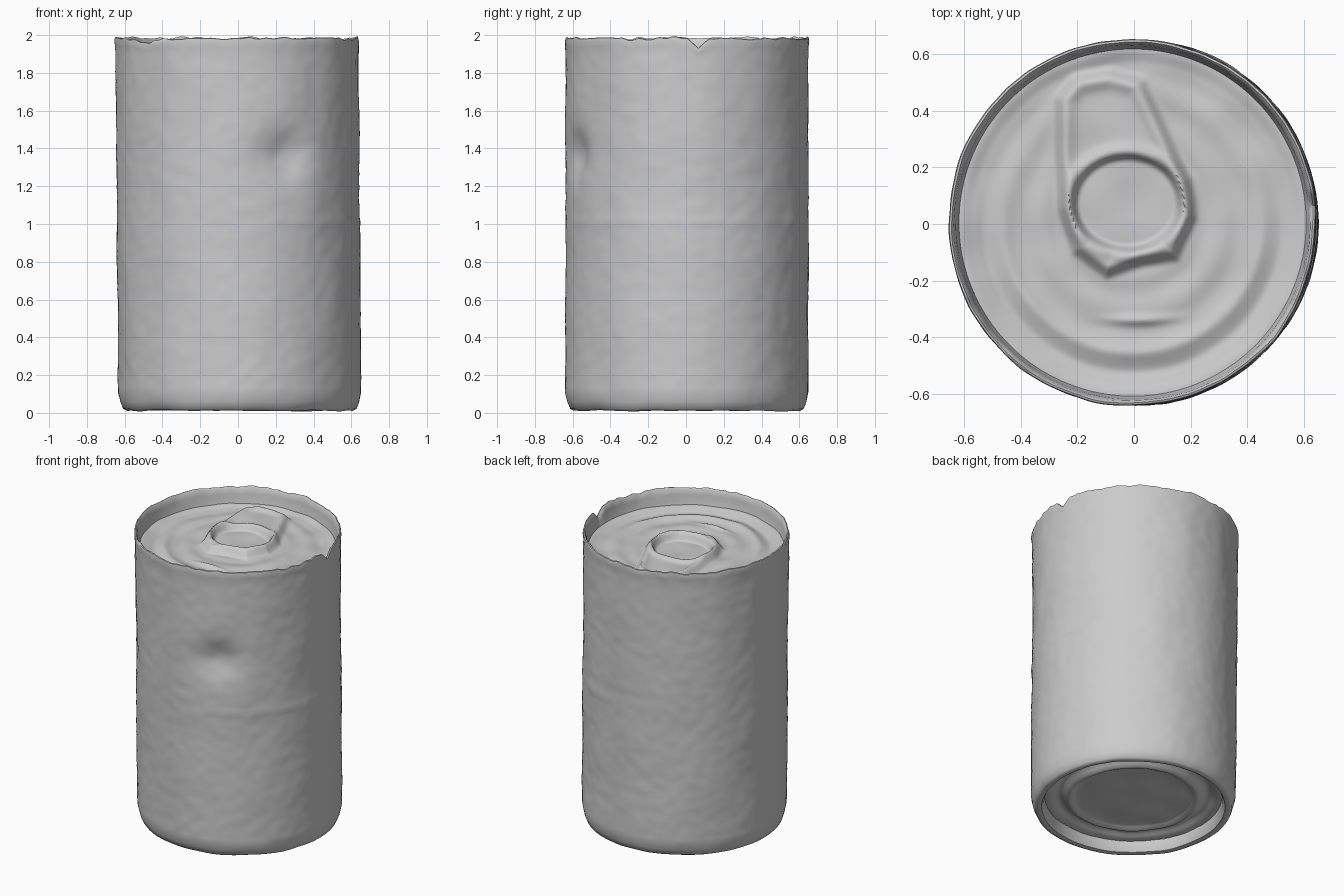
import bpy, bmesh, math
from mathutils import Vector, noise

SEGS = 200
cube = bpy.data.objects.get("Cube")
if cube:
    bpy.data.objects.remove(cube, do_unlink=True)

grey = bpy.data.materials.new("plain grey")
grey.use_nodes = True
colour = (0.6, 0.6, 0.6, 1)
grey.diffuse_color = colour
grey.node_tree.nodes["Principled BSDF"].inputs["Base Color"].default_value = colour


def bump(d, width):
    return math.exp(-(d / width) ** 2)


def smooth(t):
    t = max(0.0, min(1.0, t))
    return t * t * (3 - 2 * t)


def rough(x, y, z, scale, seed=0):
    return noise.noise(Vector((x, y, z)) * scale + Vector((seed, seed, seed)))


def lathe(name, profile, shape):
    """Spin a profile of (radius, height) and pass every point through shape."""
    bm = bmesh.new()
    rings = []
    for r, z in profile:
        if r == 0:
            rings.append([bm.verts.new(shape(0, 0, z))])
        else:
            rings.append([bm.verts.new(shape(r, 2 * math.pi * i / SEGS, z)) for i in range(SEGS)])
    for a, b in zip(rings, rings[1:]):
        for i in range(SEGS):
            j = (i + 1) % SEGS
            if len(b) == 1:
                bm.faces.new((a[i], a[j], b[0]))
            else:
                bm.faces.new((a[i], a[j], b[j], b[i]))
    mesh = bpy.data.meshes.new(name)
    bm.to_mesh(mesh)
    bm.free()
    mesh.materials.append(grey)
    ob = bpy.data.objects.new(name, mesh)
    bpy.context.collection.objects.link(ob)
    bpy.context.view_layer.objects.active = ob
    ob.select_set(True)
    bpy.ops.object.shade_smooth_by_angle(angle=math.radians(50))
    ob.select_set(False)
    return ob


def lean(x, y, z):
    return Vector((x + 0.01 - 0.008 * z, y + 0.005, z))


# Crumpled wall: dent, label edge, wavy rim with a torn notch
def wall_shape(r, a, z):
    c, s = math.cos(a), math.sin(a)
    outer = r > 0.625
    if outer:
        r += 0.006 * rough(c, s, z, 3) + 0.003 * rough(c, s, z * 2, 9, 5)
        da = (a - math.radians(293) + math.pi) % (2 * math.pi) - math.pi
        r -= 0.045 * bump(da, 0.22) * bump(z - 1.37, 0.12)
        r += 0.004 * bump(z - 1.01, 0.02) * smooth(c * 2)
    rim = smooth((z - 1.88) / 0.08)
    z += rim * (0.012 * rough(c, s, 0, 5, 2) + 0.009 * rough(c, s, 0, 14, 7))
    y = r * s
    if c > 0:
        z -= rim * 0.05 * max(0, 1 - abs(y - 0.06) / 0.055)
    if s < 0:
        z -= rim * 0.03 * bump(r * c + 0.47, 0.06)
    if z < 0.1:
        z += 0.006 * rough(c, s, 0, 4, 3)
    return lean(r * c, y, z)


profile = [(0.555, 0.09), (0.56, 0.05), (0.575, 0.018), (0.6, 0.012), (0.618, 0.022), (0.632, 0.06)]
profile += [(0.643, 0.11 + 1.8 * i / 70) for i in range(71)]
profile += [(0.645, 1.94), (0.648, 1.965), (0.645, 1.982), (0.638, 1.985), (0.63, 1.975),
            (0.624, 1.94), (0.62, 1.9), (0.612, 1.87)]
lathe("can_wall", profile, wall_shape)


# Recessed base with a stepped centre panel
def base_shape(r, a, z):
    x, y = r * math.cos(a), r * math.sin(a)
    z += 0.022 * bump(r - 0.47, 0.035) - 0.018 * bump(r - 0.4, 0.025)
    z += 0.012 * rough(x, y, 0, 5, 4)
    return lean(x, y, z)


lathe("can_base", [(0.557 * (1 - i / 30), 0.09) for i in range(31)], base_shape)

# Pull tab outline, taken round from the back end
TAB = [Vector(p) for p in ((0.03, 0.5), (0.1, 0.35), (0.19, 0.15), (0.21, 0.02), (0.15, -0.12),
                           (0.03, -0.14), (-0.09, -0.18), (-0.2, -0.1), (-0.245, 0.05),
                           (-0.26, 0.25), (-0.26, 0.44), (-0.2, 0.51), (-0.08, 0.53))]


def tab_distance(p):
    """Distance to the tab outline, negative inside."""
    best, inside = 9.0, False
    for a, b in zip(TAB, TAB[1:] + TAB[:1]):
        e = b - a
        t = max(0, min(1, (p - a).dot(e) / e.dot(e)))
        best = min(best, (p - a - e * t).length)
        if (a.y > p.y) != (b.y > p.y) and p.x < a.x + (p.y - a.y) * e.x / e.y:
            inside = not inside
    return -best if inside else best


# Lid: pressed rings, score line and tab with a finger hole
def lid_shape(r, a, z):
    x, y = r * math.cos(a), r * math.sin(a)
    d = tab_distance(Vector((x, y)))
    clear = smooth(d / 0.08)
    front = smooth(0.5 - y * 2)
    z += 0.012 * smooth((r - 0.56) / 0.05)
    z += clear * front * (0.008 * bump(r - 0.46, 0.025) - 0.008 * bump(r - 0.53, 0.025))
    z += clear * 0.004 * math.sin(r * 45) * smooth((0.6 - r) / 0.1)
    z += 0.016 * bump(y + 0.345 - 0.3 * x * x, 0.018) * bump(x - 0.03, 0.12)
    hole = math.hypot((x + 0.02) / 0.19, (y - 0.07) / 0.165) - 1
    tab = 0.026 * smooth(0.5 - d / 0.05) + 0.016 * bump(d + 0.025, 0.028)
    tab += 0.016 * bump(hole - 0.12, 0.14)
    z += tab * smooth((hole + 0.12) / 0.18)
    z += 0.008 * rough(x, y, 0, 6, 8)
    return lean(x, y, z)


lathe("lid_with_pull_tab", [(0.613 * (1 - i / 70), 1.865) for i in range(71)], lid_shape)

# Consistent outward faces
for ob in bpy.data.objects:
    if ob.type == "MESH" and ob.name in ("can_wall", "can_base", "lid_with_pull_tab"):
        bm = bmesh.new()
        bm.from_mesh(ob.data)
        if ob.name == "can_base":
            wrong = [f for f in bm.faces if f.normal.z > 0]
        elif ob.name == "lid_with_pull_tab":
            wrong = [f for f in bm.faces if f.normal.z < 0]
        else:
            wrong = []
        bmesh.ops.reverse_faces(bm, faces=wrong)
        bm.to_mesh(ob.data)
        bm.free()
